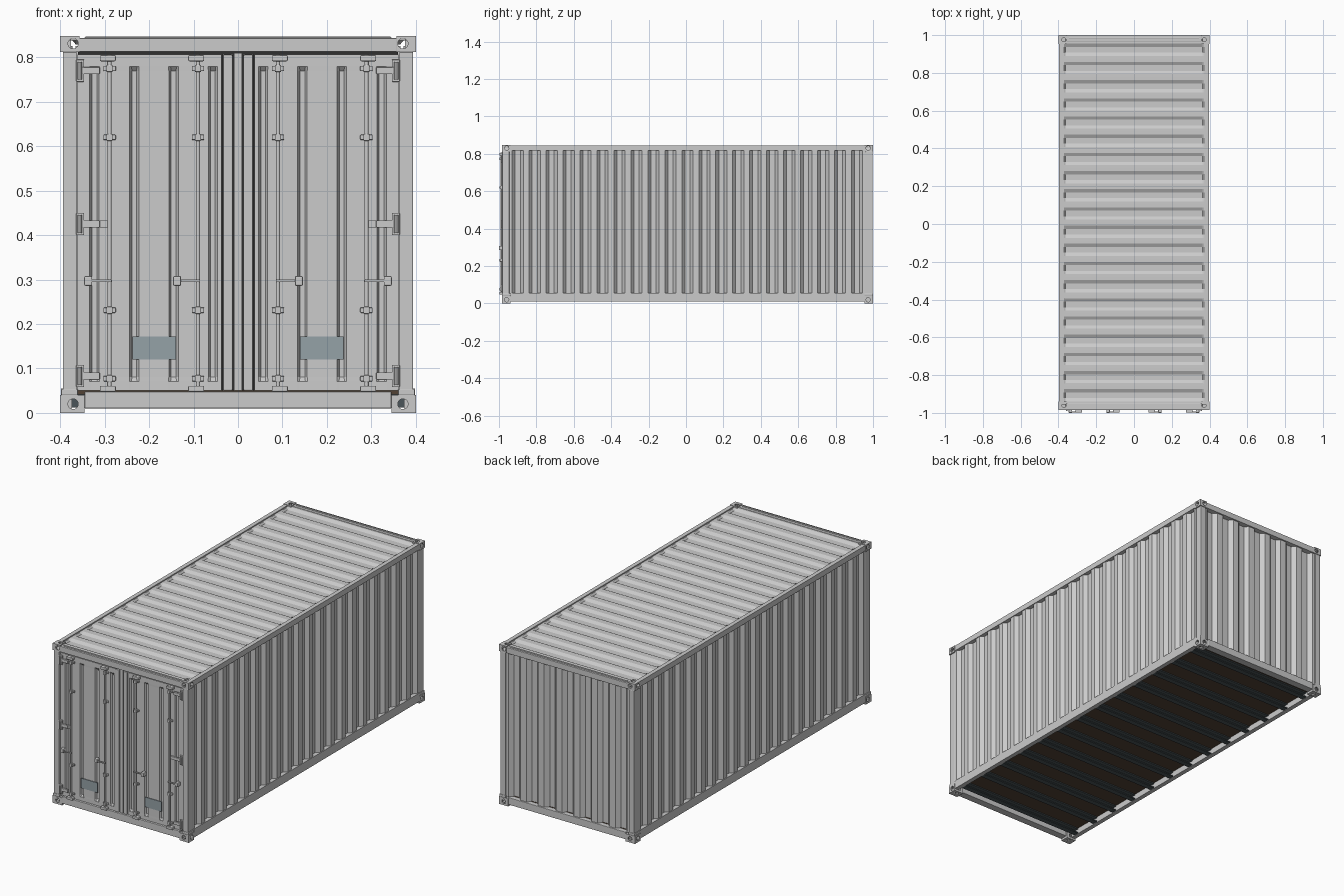
import bpy, bmesh, math
from mathutils import Matrix, Vector

if "Cube" in bpy.data.objects:
    bpy.data.objects.remove(bpy.data.objects["Cube"])

CY = 0.0075          # middle of the steel frame (door hardware sticks out further)
H = 0.9925           # half length of the frame


def colour(name, rgb):
    m = bpy.data.materials.new(name)
    m.diffuse_color = (*rgb, 1)
    m.use_nodes = True
    m.node_tree.nodes["Principled BSDF"].inputs["Base Color"].default_value = m.diffuse_color
    return m


BROWN = colour("floor_brown", (0.085, 0.055, 0.035))
DARK = colour("dark_steel", (0.07, 0.09, 0.10))
RUBBER = colour("rubber", (0.03, 0.03, 0.03))
PLATE = colour("plate_blue_grey", (0.30, 0.36, 0.39))


def finish(name, bm, mirror="", y=0.0, mat=None, bevel=0.0):
    bmesh.ops.recalc_face_normals(bm, faces=bm.faces)
    me = bpy.data.meshes.new(name)
    bm.to_mesh(me)
    bm.free()
    ob = bpy.data.objects.new(name, me)
    ob.location.y = y
    bpy.context.collection.objects.link(ob)
    if mat:
        me.materials.append(mat)
    if bevel:
        b = ob.modifiers.new("Bevel", "BEVEL")
        b.width, b.segments = bevel, 2
    if mirror:
        m = ob.modifiers.new("Mirror", "MIRROR")
        m.use_axis = ("x" in mirror, "y" in mirror, False)
        m.use_mirror_merge = False
    return ob


def boxes(name, ranges, **kw):
    bm = bmesh.new()
    for x0, x1, y0, y1, z0, z1 in ranges:
        mat = Matrix.Translation(((x0 + x1) / 2, (y0 + y1) / 2, (z0 + z1) / 2))
        mat = mat @ Matrix.Diagonal((x1 - x0, y1 - y0, z1 - z0, 1))
        bmesh.ops.create_cube(bm, size=1, matrix=mat)
    return finish(name, bm, **kw)


def rods(name, items, sides=16, **kw):
    """items: (start, end, radius)"""
    bm = bmesh.new()
    for a, b, r in items:
        a, b = Vector(a), Vector(b)
        rot = (b - a).to_track_quat("Z", "Y").to_matrix().to_4x4()
        bmesh.ops.create_cone(bm, cap_ends=True, segments=sides, radius1=r, radius2=r,
                              depth=(b - a).length, matrix=Matrix.Translation((a + b) / 2) @ rot)
    return finish(name, bm, **kw)


def waves(start, end, n, flat=0.32):
    """Trapezoid corrugation as (position, depth 0..1)."""
    p = (end - start) / n
    s = (0.5 - flat)
    pts = []
    for i in range(n):
        u = start + i * p
        pts += [(u, 0), (u + flat * p / 2, 0), (u + (flat / 2 + s) * p, 1),
                (u + (1.0 - flat / 2 - s) * p, 1), (u + (1 - flat / 2) * p, 0)]
    return pts + [(end, 0)]


def sheet(name, us, vs, place, thick=0.004, **kw):
    """Pressed sheet: depth is the product of both profiles."""
    bm = bmesh.new()
    g = [[bm.verts.new(place(u, v, d * w)) for v, w in vs] for u, d in us]
    for a, b in zip(g, g[1:]):
        for j in range(len(vs) - 1):
            bm.faces.new((a[j], b[j], b[j + 1], a[j + 1]))
    ob = finish(name, bm, **kw)
    s = ob.modifiers.new("Solidify", "SOLIDIFY")
    s.thickness, s.offset = thick, 0
    return ob


# Corner castings: hollow blocks with an oval hole on each outer face
def casting(name, x0, z0, z1, zc, zout):
    xc, yc = 0.371, -H + 0.026
    ob = boxes(name, [(x0, 0.4, -H, -H + 0.046, z0, z1)], y=CY)
    ends = [((xc, -H - 0.02, zc), (xc, -H + 0.07, zc)),
            ((xc, yc, zc), (0.43, yc, zc)),
            ((xc, yc, zc), (xc, yc, zout))]
    cuts = [boxes("casting_cavity", [(x0 + 0.006, 0.394, -H + 0.006, -H + 0.04,
                                      z0 + 0.005, z1 - 0.005)], y=CY)]
    cuts += [rods("casting_cutter", [(a, b, 0.0115)], 20, y=CY) for a, b in ends]
    for c in cuts:
        c.hide_render = True
        m = ob.modifiers.new("Hole", "BOOLEAN")
        m.object, m.solver = c, "EXACT"
    m = ob.modifiers.new("Mirror", "MIRROR")
    m.use_axis, m.use_mirror_merge = (True, True, False), False
    dg = bpy.context.evaluated_depsgraph_get()
    me = bpy.data.meshes.new_from_object(ob.evaluated_get(dg))
    ob.modifiers.clear()
    ob.data = me
    for c in cuts:
        bpy.data.objects.remove(c)


casting("top_corner_castings", 0.357, 0.812, 0.848, 0.831, 0.88)
casting("bottom_corner_castings", 0.345, 0.0, 0.04, 0.02, -0.03)

# Frame
fr = dict(mirror="xy", y=CY, bevel=0.002)
boxes("corner_posts", [(0.363, 0.394, -H + 0.002, -H + 0.04, 0.04, 0.812),
                       (0.36, 0.398, -H, -H + 0.046, 0.04, 0.053)], **fr)
boxes("bottom_side_rails", [(0.374, 0.398, -H + 0.046, 0, 0.01, 0.055)], mirror="xy", y=CY)
boxes("top_side_rails", [(0.376, 0.398, -H + 0.046, 0, 0.817, 0.846)], mirror="xy", y=CY)
boxes("end_sills", [(-0.345, 0.345, -H, -H + 0.04, 0.01, 0.048)], mirror="y", y=CY, bevel=0.002)
boxes("end_headers", [(-0.357, 0.357, -H, -H + 0.034, 0.812, 0.843),
                      (-0.345, 0.345, -H + 0.010, -H + 0.020, 0.840, 0.8465)],
      mirror="y", y=CY, bevel=0.002)

# Corrugated walls and roof
sheet("side_walls", waves(-0.945, 0.96, 21), [(0.045, 1), (0.825, 1)],
      lambda u, v, d: (0.392 - 0.018 * d, u, v), mirror="x")
sheet("end_wall", waves(-0.366, 0.366, 7), [(0.045, 1), (0.825, 1)],
      lambda u, v, d: (u, 0.99 - 0.02 * d, v))
sheet("roof", waves(-0.955, 0.97, 20),
      [(-0.38, 0), (-0.372, 0), (-0.364, 1), (0.364, 1), (0.372, 0), (0.38, 0)],
      lambda u, v, d: (v, u, 0.839 - 0.009 * d), thick=0.003)

# Floor and C-shaped cross members
boxes("floor", [(-0.376, 0.376, -0.955, 0.975, 0.041, 0.05)], mat=BROWN)
members = []
for i in range(13):
    y = -0.9 + i * 0.15
    members += [(-0.375, 0.375, y - 0.014, y + 0.014, 0.012, 0.017),
                (-0.375, 0.375, y - 0.014, y + 0.014, 0.036, 0.041),
                (-0.375, 0.375, y - 0.014, y - 0.008, 0.017, 0.036)]
boxes("cross_members", members, mat=DARK)

# Doors with pressed vertical grooves
grooves = [(0.037, 0)]
for a, b in ((0.045, 0.068), (0.133, 0.157), (0.222, 0.245), (0.311, 0.335)):
    grooves += [(a, 0), (a + 0.005, 1), (b - 0.005, 1), (b, 0)]
grooves.append((0.361, 0))
sheet("doors", grooves, [(0.05, 0), (0.07, 0), (0.08, 1), (0.77, 1), (0.78, 0), (0.806, 0)],
      lambda u, v, d: (u, -0.974 + 0.009 * d, v), thick=0.006, mirror="x")
boxes("door_inner_edges", [(0.012, 0.034, -0.982, -0.962, 0.05, 0.806)],
      mirror="x", bevel=0.003)
boxes("door_centre_strip", [(-0.009, 0.009, -0.979, -0.962, 0.05, 0.81)])
boxes("door_gaskets", [(0.009, 0.012, -0.972, -0.962, 0.05, 0.81),
                       (0.034, 0.037, -0.972, -0.962, 0.05, 0.806),
                       (0.0, 0.36, -0.970, -0.962, 0.806, 0.812)], mirror="x", mat=RUBBER)
boxes("door_plates", [(0.139, 0.237, -0.980, -0.976, 0.12, 0.172)], mirror="x", mat=PLATE)

# Locking bars, keepers, bearings and handles
bars, keepers, bearings, handles, catches = [], [], [], [], []
for x, hx in ((0.09, 0.137), (0.289, 0.337)):
    bars.append(((x, -0.988, 0.05), (x, -0.988, 0.806), 0.0048))
    for z in (0.054, 0.798):
        keepers.append((x + 0.004 - 0.018, x + 0.004 + 0.018, -0.998, -0.976, z - 0.007, z + 0.007))
    for z in (0.077, 0.231, 0.62, 0.775):
        bearings.append((x - 0.014, x + 0.014, -0.984, -0.976, z - 0.006, z + 0.006))
        bearings.append((x - 0.007, x + 0.007, -0.996, -0.980, z - 0.008, z + 0.008))
    handles.append((x - 0.005, hx + 0.006, -0.998, -0.992, 0.294, 0.300))
    catches.append((hx - 0.009, hx + 0.009, -1.0, -0.976, 0.286, 0.308))
rods("locking_bars", bars, mirror="x")
boxes("bar_keepers", keepers, mirror="x", bevel=0.003)
boxes("bar_bearings", bearings, mirror="x", bevel=0.002)
boxes("door_handles", handles, mirror="x", bevel=0.001)
boxes("handle_catches", catches, mirror="x", bevel=0.003)

# Hinges
straps, pins = [], []
for z in (0.083, 0.425, 0.770):
    straps += [(0.311, 0.352, -0.986, -0.976, z - 0.008, z + 0.008),
               (0.346, 0.364, -0.984, -0.974, z - 0.025, z + 0.025)]
    pins.append(((0.356, -0.985, z - 0.02), (0.356, -0.985, z + 0.02), 0.005))
straps.append((0.291, 0.311, -0.986, -0.976, 0.417, 0.433))
boxes("hinge_straps", straps, mirror="x", bevel=0.0015)
rods("hinge_pins", pins, 12, mirror="x")

# Smooth shading on the round parts
for n in ("locking_bars", "hinge_pins", "top_corner_castings", "bottom_corner_castings"):
    bpy.ops.object.select_all(action="DESELECT")
    ob = bpy.data.objects[n]
    ob.select_set(True)
    bpy.context.view_layer.objects.active = ob
    bpy.ops.object.shade_smooth_by_angle(angle=math.radians(30))
